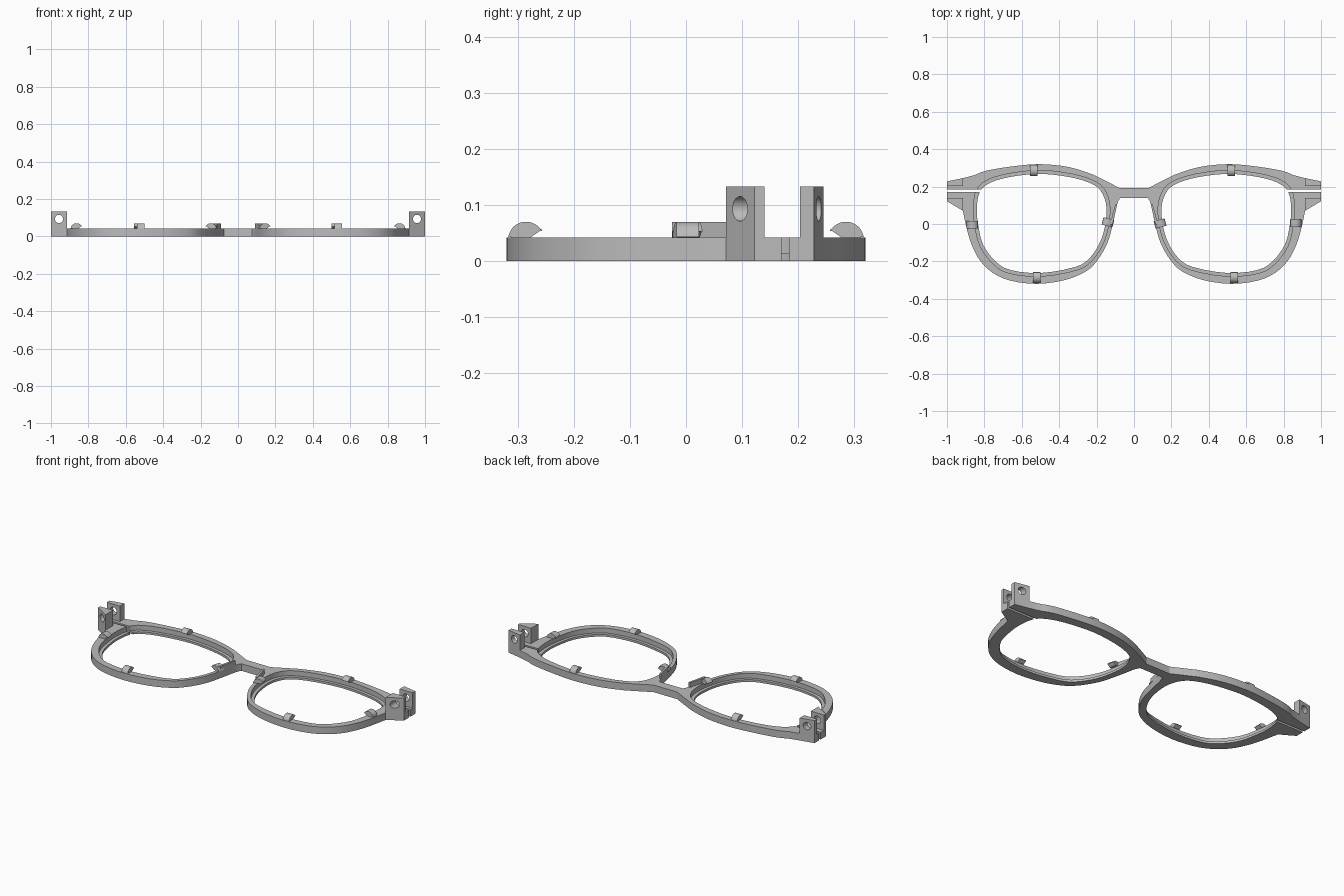
import bpy, bmesh, math
from mathutils import Matrix, Vector

cube = bpy.data.objects.get("Cube")
if cube:
    bpy.data.objects.remove(cube, do_unlink=True)

grey = bpy.data.materials.new("plain grey")
grey.use_nodes = True
colour = (0.5, 0.5, 0.5, 1)
grey.diffuse_color = colour
grey.node_tree.nodes["Principled BSDF"].inputs["Base Color"].default_value = colour

RIM_TOP = 0.042
LEDGE = 0.013
HINGE_TOP = 0.133


def spline(points, steps, closed=False):
    """Smooth run of points through the given ones."""
    pts = [Vector(p) for p in points]
    count = len(pts)
    result = []
    for i in range(count if closed else count - 1):
        if closed:
            a, b, c, d = (pts[(i + k) % count] for k in (-1, 0, 1, 2))
        else:
            a, b, c, d = (pts[min(max(i + k, 0), count - 1)] for k in (-1, 0, 1, 2))
        for s in range(steps):
            t = s / steps
            result.append(b + (c - a) * t / 2 + (a * 2 - b * 5 + c * 4 - d) * t * t / 2
                          + (b * 3 - a - c * 3 + d) * t ** 3 / 2)
    if not closed:
        result.append(pts[-1])
    return [tuple(p) for p in result]


def flip(points):
    return [(-x, y) for x, y in points]


def prism(name, outline, low, high, matrix=None):
    """Extrude a flat outline between two heights."""
    bm = bmesh.new()
    bottom = [bm.verts.new((x, y, low)) for x, y in outline]
    top = [bm.verts.new((x, y, high)) for x, y in outline]
    bm.faces.new(bottom)
    bm.faces.new(top)
    for i in range(len(outline)):
        bm.faces.new((bottom[i - 1], bottom[i], top[i], top[i - 1]))
    if matrix:
        bm.transform(matrix)
    bmesh.ops.recalc_face_normals(bm, faces=bm.faces)
    mesh = bpy.data.meshes.new(name)
    bm.to_mesh(mesh)
    bm.free()
    mesh.materials.append(grey)
    obj = bpy.data.objects.new(name, mesh)
    bpy.context.collection.objects.link(obj)
    return obj


def activate(obj):
    bpy.ops.object.select_all(action="DESELECT")
    obj.select_set(True)
    bpy.context.view_layer.objects.active = obj


def cut(obj, cutter):
    activate(obj)
    mod = obj.modifiers.new("cut", "BOOLEAN")
    mod.operation = "DIFFERENCE"
    mod.solver = "EXACT"
    mod.object = cutter
    bpy.ops.object.modifier_apply(modifier=mod.name)
    bpy.data.objects.remove(cutter, do_unlink=True)


def smooth(obj):
    activate(obj)
    bpy.ops.object.shade_smooth_by_angle(angle=math.radians(20))


def rectangle(x1, x2, y1, y2):
    return [(x1, y1), (x2, y1), (x2, y2), (x1, y2)]


# Outline of one half of the frame, from bridge top around to bridge bottom
brow = spline([(.078, .193), (.18, .245), (.23, .268), (.35, .305), (.5, .32),
               (.635, .31), (.786, .286), (.85, .262)], 3)
cheek = spline([(.915, .071), (.9, 0), (.885, -.06), (.86, -.13), (.82, -.2),
                (.754, -.262), (.66, -.303), (.52, -.32), (.37, -.3), (.26, -.255),
                (.2, -.2), (.144, -.107), (.113, 0), (.09, .105), (.075, .139)], 3)
half = brow + [(.915, .245), (1, .228), (1, .122)] + cheek
frame = prism("frame", half + flip(half)[::-1], 0, RIM_TOP)

# Lens opening and the wider recess that leaves a thin ledge
opening = spline([(.5, .268), (.34, .25), (.235, .219), (.18, .18), (.15, .11), (.15, .02),
                  (.176, -.085), (.235, -.18), (.315, -.23), (.5, -.262), (.66, -.246),
                  (.74, -.2), (.807, -.11), (.834, 0), (.84, .085), (.825, .17),
                  (.77, .22), (.66, .252)], 3, closed=True)
middle = .495
recess = [(middle + (x - middle) * 1.052, y * 1.068) for x, y in opening]
for side in (flip, list):
    cut(frame, prism("opening cutter", side(opening), -1, 1))
    cut(frame, prism("recess cutter", side(recess), LEDGE, 1))
    # Slit that splits the rim at the hinge
    cut(frame, prism("slit cutter", side(rectangle(.78, 1.1, .17, .184)), -1, 1))
smooth(frame)

# Hinge lugs with a pin hole through both
upper_lug = [(.915, .203), (1, .203), (1, .228), (.915, .245)]
lower_lug = [(.915, .071), (1, .122), (1, .14), (.915, .14)]
circle = [(.022 * math.cos(k * math.tau / 32), .022 * math.sin(k * math.tau / 32))
          for k in range(32)]
for label, sign, side in (("right", -1, flip), ("left", 1, list)):
    for part, outline in (("upper", upper_lug), ("lower", lower_lug)):
        lug = prism(f"{label}_{part}_hinge_lug", side(outline), RIM_TOP, HINGE_TOP)
        place = Matrix.Translation((sign * .957, 0, .093)) @ Matrix.Rotation(math.pi / 2, 4, "X")
        cut(lug, prism("pin cutter", circle, -1, 1, place))
        smooth(lug)
    # Thin raised plate beside the nose
    plate = [(.113, 0), (.13, -.005), (.1, .105), (.09, .105)]
    prism(f"{label}_nose_plate", side(plate), RIM_TOP, .07)

# Rounded lens clips with a slanted undercut, leaning over the opening
arc = [(.032 * math.cos(math.radians(a)), .032 * math.sin(math.radians(a)) - .004)
       for a in range(8, 153, 8)]
clip_profile = arc + [(-.028, .014), (-.008, 0)]
clips = {
    "right_top": (-.535, .285, 90), "left_top": (.52, .285, 90),
    "right_bottom": (-.52, -.285, -90), "left_bottom": (.535, -.285, -90),
    "right_outer": (-.863, -.005, 180), "left_outer": (.863, .003, 0),
    "right_nose": (-.141, .01, -14), "left_nose": (.141, .003, 194),
}
for label, (x, y, angle) in clips.items():
    place = (Matrix.Translation((x, y, RIM_TOP))
             @ Matrix.Rotation(math.radians(angle), 4, "Z")
             @ Matrix.Rotation(math.pi / 2, 4, "X"))
    smooth(prism(label + "_lens_clip", clip_profile, -.02, .02, place))
